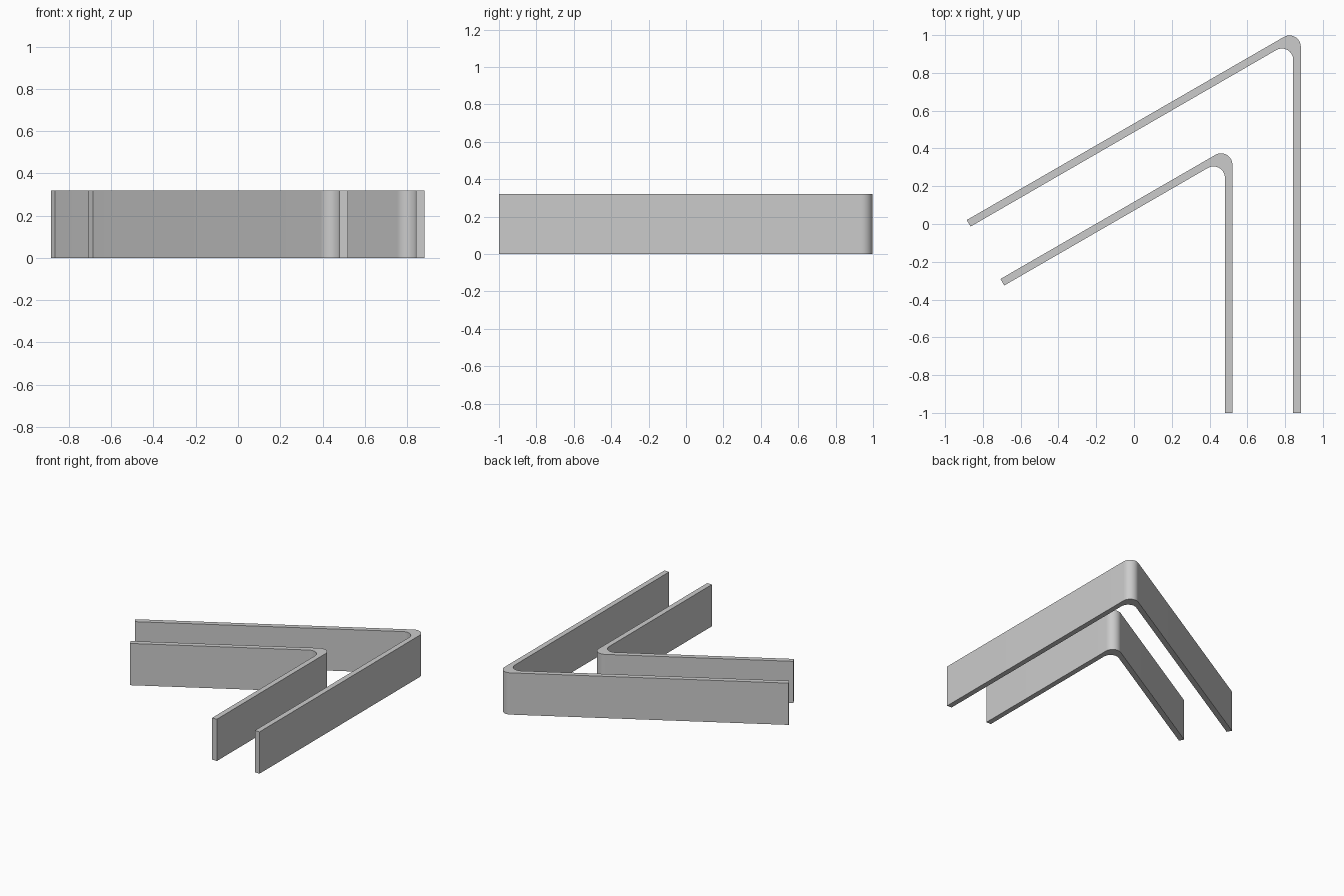
import bpy
import bmesh
from math import cos, sin, radians
from mathutils import Vector

HEIGHT = 0.32
THICK = 0.04
RADIUS = 0.06     # same fillet inside and outside the bend
FRONT = -1.0      # both walls end flush at the front
STEPS = 16

cube = bpy.data.objects.get("Cube")
if cube:
    bpy.data.objects.remove(cube, do_unlink=True)

grey = bpy.data.materials.new("plain grey")
grey.use_nodes = True
colour = (0.6, 0.6, 0.6, 1.0)
grey.diffuse_color = colour
grey.node_tree.nodes["Principled BSDF"].inputs["Base Color"].default_value = colour


def polar(angle):
    return Vector((cos(radians(angle)), sin(radians(angle))))


def fillet(corner, inset):
    # Arc tangent to both arms, which meet at 60 degrees
    centre = corner - polar(60) * 2 * (inset + RADIUS)
    return [centre + polar(120 * i / STEPS) * RADIUS for i in range(STEPS + 1)]


def bent_wall(name, right_x, arm):
    # Two equal arms: one runs to the front, one slants off to the right side
    corner = Vector((right_x, FRONT + arm))
    slant_end = corner + polar(210) * arm
    profile = [Vector((right_x, FRONT))]
    profile += fillet(corner, 0)
    profile += [slant_end, slant_end + polar(300) * THICK]
    profile += reversed(fillet(corner, THICK))
    profile.append(Vector((right_x - THICK, FRONT)))

    bm = bmesh.new()
    base = bm.faces.new([bm.verts.new((p.x, p.y, 0)) for p in profile])
    top = bmesh.ops.extrude_face_region(bm, geom=[base], use_keep_orig=True)
    raised = [v for v in top["geom"] if isinstance(v, bmesh.types.BMVert)]
    bmesh.ops.translate(bm, verts=raised, vec=(0, 0, HEIGHT))
    bmesh.ops.recalc_face_normals(bm, faces=bm.faces)
    mesh = bpy.data.meshes.new(name)
    bm.to_mesh(mesh)
    bm.free()
    mesh.materials.append(grey)

    wall = bpy.data.objects.new(name, mesh)
    bpy.context.collection.objects.link(wall)
    bpy.ops.object.select_all(action="DESELECT")
    wall.select_set(True)
    bpy.context.view_layer.objects.active = wall
    bpy.ops.object.shade_smooth_by_angle(angle=radians(30))


bent_wall("outer_bent_wall", 0.883, 2.042)
bent_wall("inner_bent_wall", 0.521, 1.418)
